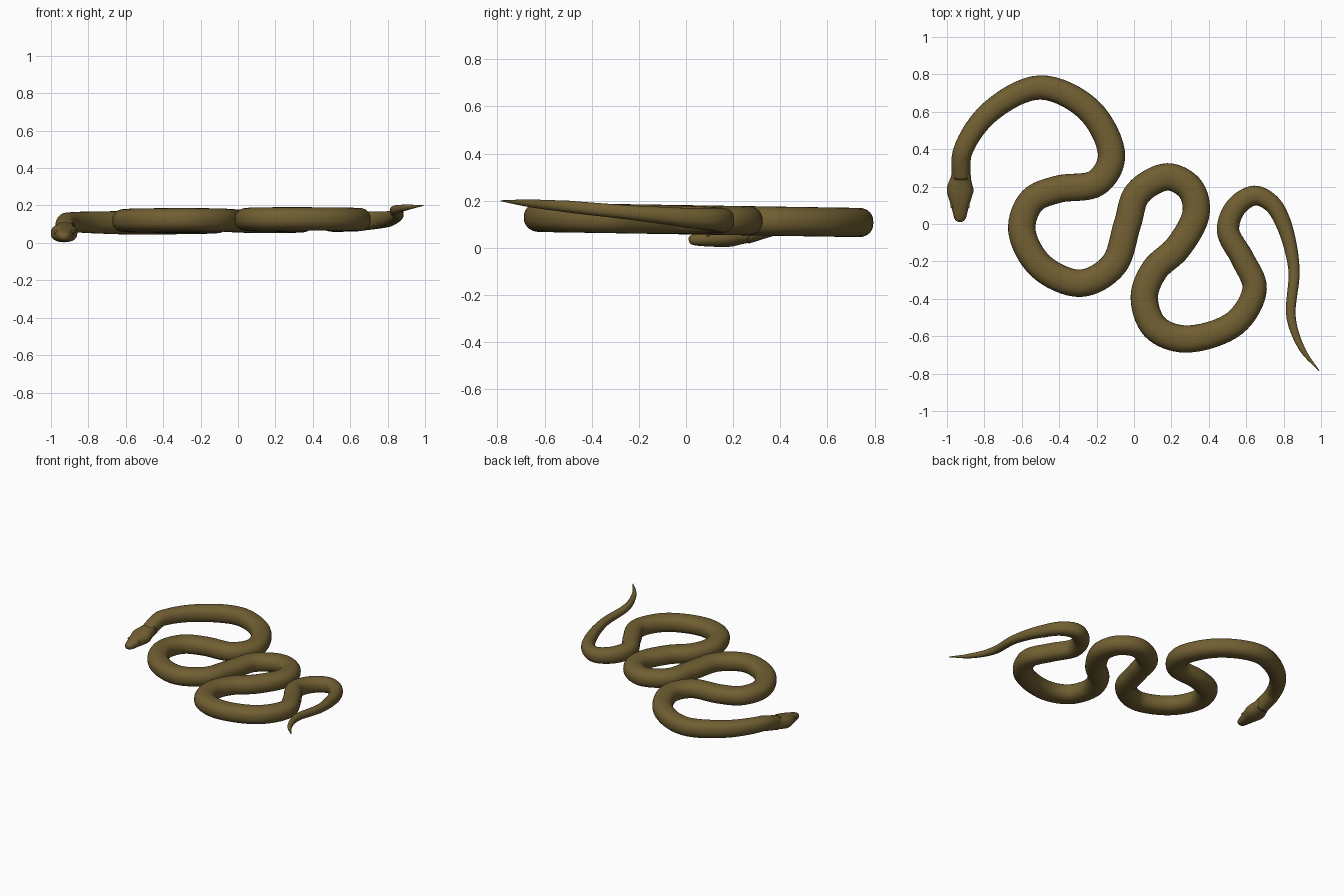
import bpy, bmesh, math
from mathutils import Vector

cube = bpy.data.objects.get("Cube")
if cube:
    bpy.data.objects.remove(cube, do_unlink=True)

SIDES = 28      # vertices round the body
STEPS = 8       # rings between two path points

skin = bpy.data.materials.new("olive brown skin")
skin.use_nodes = True
colour = (0.165, 0.115, 0.032, 1)
skin.diffuse_color = colour
skin.node_tree.nodes["Principled BSDF"].inputs["Base Color"].default_value = colour


def finish(name, bm):
    """Turn a bmesh into a smooth, coloured object."""
    bmesh.ops.recalc_face_normals(bm, faces=bm.faces)
    mesh = bpy.data.meshes.new(name)
    bm.to_mesh(mesh)
    bm.free()
    mesh.materials.append(skin)
    for face in mesh.polygons:
        face.use_smooth = True
    obj = bpy.data.objects.new(name, mesh)
    bpy.context.collection.objects.link(obj)
    return obj


def rounded(value):
    """Pushes a sine or cosine outward for a slightly squarish section."""
    return math.copysign(abs(value) ** 0.88, value)


def tube(name, sections):
    """Skin a list of (centre, half width, half height) rings."""
    bm = bmesh.new()
    rings = []
    last = len(sections) - 1
    for i, (centre, wide, high) in enumerate(sections):
        along = (sections[min(i + 1, last)][0] - sections[max(i - 1, 0)][0]).normalized()
        side = along.cross(Vector((0, 0, 1))).normalized()
        up = side.cross(along)
        ring = []
        for k in range(SIDES):
            a = math.tau * k / SIDES
            ring.append(bm.verts.new(centre + side * wide * rounded(math.cos(a))
                                     + up * high * rounded(math.sin(a))))
        rings.append(ring)
    for a, b in zip(rings, rings[1:]):
        for k in range(SIDES):
            n = (k + 1) % SIDES
            bm.faces.new((a[k], a[n], b[n], b[k]))
    bm.faces.new(rings[0])
    bm.faces.new(rings[-1])
    return finish(name, bm)


def spline(points, steps):
    """Centripetal curve through points; yields (path index, position)."""
    pts = [2 * points[0] - points[1]] + points + [2 * points[-1] - points[-2]]
    for i in range(len(points) - 1):
        p = pts[i:i + 4]
        t = [0.0]
        for a, b in zip(p, p[1:]):
            t.append(t[-1] + (b - a).length ** 0.5)
        for s in range(steps):
            u = t[1] + (t[2] - t[1]) * s / steps
            level = list(p)
            for span, lows in ((1, (0, 1, 2)), (2, (0, 1)), (2, (1,))):
                if span == 2 and len(lows) == 1:
                    level = [level[0].lerp(level[1], (u - t[1]) / (t[2] - t[1]))]
                else:
                    level = [level[j].lerp(level[j + 1], (u - t[j]) / (t[j + span] - t[j]))
                             for j in lows]
            yield i + s / steps, level[0]
    yield len(points) - 1, points[-1]


def keyed(keys, x):
    """Linear interpolation in a list of (position, value)."""
    for (a, va), (b, vb) in zip(keys, keys[1:]):
        if x <= b:
            return va + (vb - va) * (x - a) / (b - a)
    return keys[-1][1]


# Body: winding path from the neck to the tip of the tail
path = [(-.925, .25), (-.915, .39), (-.77, .6), (-.5, .73), (-.235, .605),
        (-.12, .36), (-.2, .22), (-.41, .185), (-.545, .125), (-.6, -.03),
        (-.5, -.225), (-.285, -.317), (-.11, -.22), (-.035, 0), (.02, .165),
        (.18, .252), (.3, .19), (.332, .06), (.235, -.125), (.11, -.245),
        (.055, -.39), (.11, -.55), (.27, -.615), (.54, -.53), (.645, -.345),
        (.58, -.185), (.503, -.035), (.545, .09), (.645, .152), (.735, .11),
        (.8, 0), (.855, -.24), (.84, -.5), (.9, -.67), (.99, -.785)]
girth = [(0, .05), (1, .052), (3, .065), (5, .073), (22, .073), (24, .065), (26, .06),
         (28, .053), (30, .042), (31, .03), (32, .025), (33, .016), (34, .002)]
lift = [(0, -.05), (.5, -.026), (1, -.003), (1.5, 0), (28, 0), (30, .008), (31, .027),
        (32, .048), (33, .06), (34, .068)]

body = []
for index, p in spline([Vector(q) for q in path], STEPS):
    wide = keyed(girth, index)
    z = 0.119 - 0.016 * p.y + keyed(lift, index)
    body.append((Vector((p.x, p.y, z)), wide, min(wide, 0.062)))
tube("body", body)

# Head: snout to neck as (y, z, half width, half height)
HEAD_X = -0.93
head = [(.012, .03, .008, .008), (.018, .032, .022, .018), (.03, .034, .031, .023),
        (.06, .037, .039, .03), (.1, .042, .049, .037), (.135, .046, .06, .043),
        (.17, .05, .071, .047), (.195, .054, .071, .048), (.22, .06, .062, .047),
        (.25, .066, .053, .047), (.28, .076, .049, .047)]
tube("head", [(Vector((HEAD_X + max(0, y - .2) * .1, y, z)), w, h) for y, z, w, h in head])

# Eyes: low bumps on each side of the snout
for label, sign in (("left", 1), ("right", -1)):
    bm = bmesh.new()
    bmesh.ops.create_uvsphere(bm, u_segments=16, v_segments=10, radius=0.01)
    eye = finish(label + "_eye", bm)
    eye.location = (HEAD_X + sign * 0.042, 0.095, 0.057)
